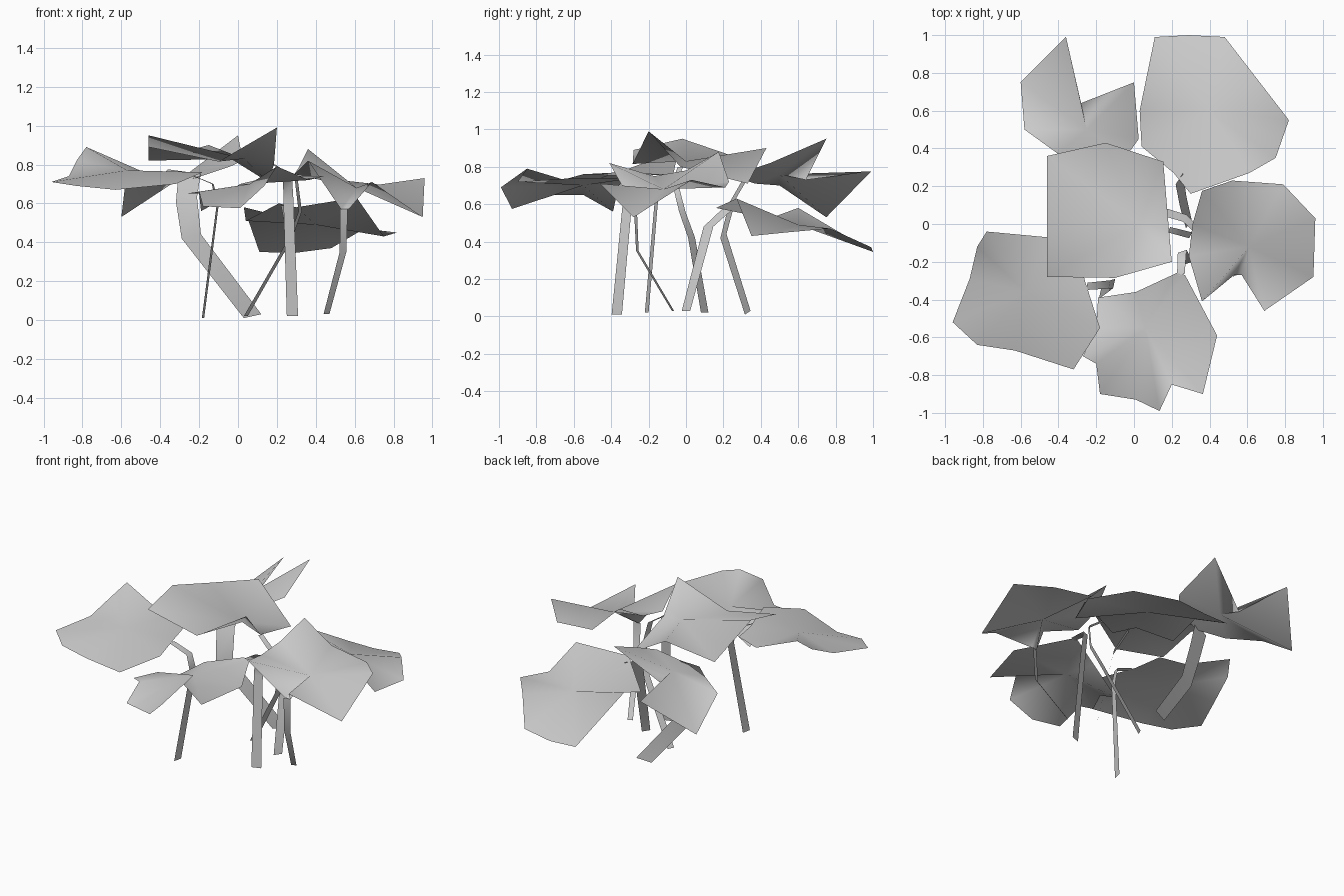
import bpy, bmesh
from mathutils import Vector


def finish(name, bm):
    me = bpy.data.meshes.new(name)
    bm.to_mesh(me)
    bm.free()
    for p in me.polygons:
        p.use_smooth = True
    ob = bpy.data.objects.new(name, me)
    bpy.context.collection.objects.link(ob)
    return ob


def leaf(name, hub, rim):
    """Folded leaf blade: a fan from an inner hub to the rim."""
    bm = bmesh.new()
    c = bm.verts.new(hub)
    vs = [bm.verts.new(p) for p in rim]
    for i, v in enumerate(vs):
        bm.faces.new((c, v, vs[(i + 1) % len(vs)]))
    bm.normal_update()
    if sum(f.normal.z for f in bm.faces) < 0:
        bmesh.ops.reverse_faces(bm, faces=bm.faces)
    return finish(name, bm)


def stem(name, side, path, taper=0.7):
    """Flat ribbon stem along a path; side is its full width at the base."""
    bm = bmesh.new()
    side = Vector(side) / 2
    rows = []
    for i, p in enumerate(path):
        s = side * (1 + (taper - 1) * i / (len(path) - 1))
        rows.append((bm.verts.new(Vector(p) - s), bm.verts.new(Vector(p) + s)))
    for a, b in zip(rows, rows[1:]):
        bm.faces.new((a[0], a[1], b[1], b[0]))
    return finish(name, bm)


# Top leaf
leaf("top_leaf", (.03, .0, .83), [
    (-.46, -.28, .89), (-.10, -.285, .815), (.20, -.20, .99), (.185, -.03, .80),
    (.155, .33, .71), (-.15, .43, .90), (-.46, .36, .82), (-.46, -.02, .95)])
stem("top_leaf_stem", (.02, .04, 0), [
    (.04, .10, .02), (.27, .03, .42), (.32, -.02, .56), (.30, -.06, .72), (.185, -.03, .80)])

# Left leaf
leaf("left_leaf", (-.57, -.36, .77), [
    (-.96, -.52, .71), (-.83, -.64, .69), (-.63, -.67, .67), (-.32, -.77, .70),
    (-.18, -.55, .76), (-.26, -.30, .75), (-.30, -.12, .76), (-.46, -.07, .75),
    (-.78, -.04, .89), (-.83, -.12, .82), (-.87, -.29, .74)])
stem("left_leaf_stem", (.012, .055, 0), [
    (-.18, -.37, .01), (-.105, -.315, .59), (-.13, -.32, .70), (-.25, -.33, .75)])

# Front leaf
leaf("front_leaf", (.06, -.55, .70), [
    (-.19, -.39, .56), (-.20, -.55, .65), (-.27, -.70, .65), (-.20, -.74, .66),
    (-.18, -.90, .585), (.01, -.93, .575), (.135, -.99, .69), (.20, -.85, .79),
    (.365, -.90, .72), (.44, -.59, .74), (.27, -.27, .74), (.225, -.26, .75),
    (.01, -.36, .70)])
stem("front_leaf_stem", (.058, .02, 0), [
    (.28, -.21, .02), (.26, -.16, .60), (.255, -.145, .73), (.248, -.27, .745)])

# Right leaf
leaf("right_leaf", (.61, -.12, .68), [
    (.36, -.41, .82), (.53, -.27, .57), (.57, -.27, .57), (.69, -.46, .71),
    (.95, -.28, .53), (.96, .03, .73), (.79, .21, .69), (.52, .23, .72),
    (.36, .175, .88), (.31, 0, .78), (.29, -.17, .75)])
stem("right_leaf_stem", (.03, .012, 0), [
    (.455, -.07, .03), (.54, -.26, .35), (.545, -.27, .57)], taper=1.3)

# Back right leaf
leaf("back_right_leaf", (.40, .60, .49), [
    (.03, .60, .58), (.11, .99, .35), (.29, 1.0, .345), (.48, .99, .37),
    (.65, .77, .47), (.82, .55, .45), (.75, .35, .43), (.61, .27, .63),
    (.30, .16, .58), (.21, .27, .60), (.04, .41, .51)])
stem("back_right_leaf_stem", (.03, .045, 0), [
    (.29, 0, .03), (.26, .12, .48), (.24, .24, .59)], taper=1.3)

# Back left leaf
leaf("back_left_leaf", (-.25, .50, .76), [
    (-.60, .75, .53), (-.58, .5, .70), (-.40, .37, .71), (-.22, .31, .73),
    (-.04, .36, .79), (.025, .45, .82), (0, .75, .95), (-.28, .64, .73),
    (-.36, .99, .775)])
stem("back_left_leaf_stem", (.09, .03, .02), [
    (.075, .33, .02), (-.24, .20, .43), (-.265, .25, .62), (-.25, .32, .74)], taper=1.3)
